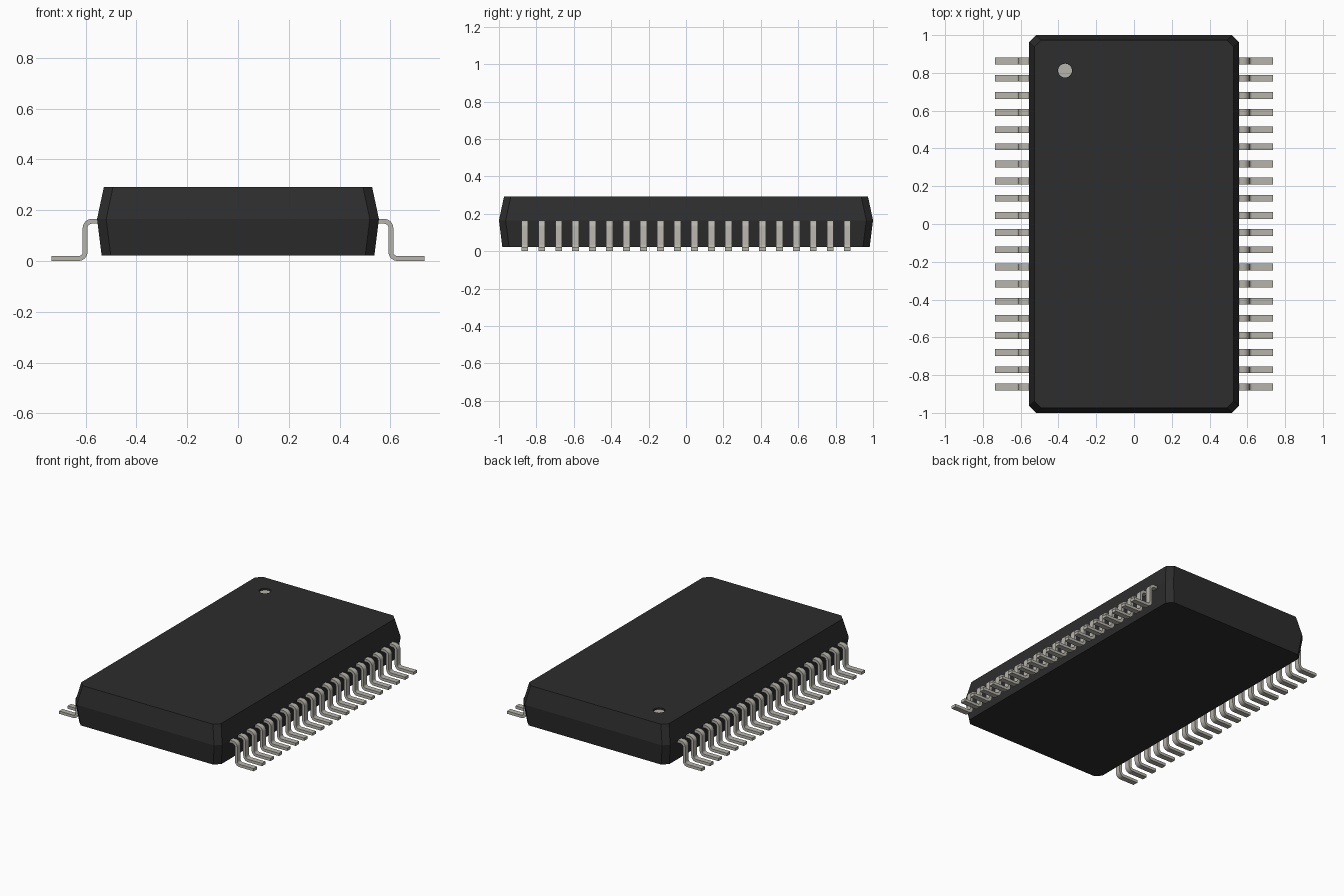
import bpy, bmesh, math

cube = bpy.data.objects.get("Cube")
if cube:
    bpy.data.objects.remove(cube, do_unlink=True)


def material(name, rgb, roughness):
    m = bpy.data.materials.new(name)
    m.use_nodes = True
    m.diffuse_color = (*rgb, 1)
    bsdf = m.node_tree.nodes["Principled BSDF"]
    bsdf.inputs["Base Color"].default_value = (*rgb, 1)
    bsdf.inputs["Roughness"].default_value = roughness
    return m


black = material("black_plastic", (0.026, 0.026, 0.026), 0.6)
metal = material("pale_metal", (0.47, 0.46, 0.41), 0.5)


def finish(name, bm, mat, smooth=False):
    bmesh.ops.recalc_face_normals(bm, faces=bm.faces)
    me = bpy.data.meshes.new(name)
    bm.to_mesh(me)
    bm.free()
    me.materials.append(mat)
    ob = bpy.data.objects.new(name, me)
    bpy.context.collection.objects.link(ob)
    bpy.ops.object.select_all(action='DESELECT')
    bpy.context.view_layer.objects.active = ob
    ob.select_set(True)
    if smooth:
        bpy.ops.object.shade_smooth_by_angle(angle=math.radians(35))
    return ob


def octagon(hx, hy, c):
    """Rectangle outline with clipped corners, counter-clockwise."""
    return [(hx, c - hy), (hx, hy - c), (hx - c, hy), (c - hx, hy),
            (-hx, hy - c), (-hx, c - hy), (c - hx, -hy), (hx - c, -hy)]


def disc(name, r, z0, z1, mat):
    bm = bmesh.new()
    bmesh.ops.create_cone(bm, cap_ends=True, segments=32, radius1=r, radius2=r, depth=z1 - z0)
    bmesh.ops.translate(bm, verts=bm.verts, vec=(-0.365, 0.812, (z0 + z1) / 2))
    return finish(name, bm, mat, True)


# Package body: clipped rectangles, widest at the parting line
bm = bmesh.new()
rings = []
for hx, hy, z in ((0.537, 0.982, 0.022), (0.555, 1.0, 0.165), (0.528, 0.973, 0.292)):
    rings.append([bm.verts.new((x, y, z)) for x, y in octagon(hx, hy, 0.036)])
for low, high in zip(rings, rings[1:]):
    for i in range(8):
        j = (i + 1) % 8
        bm.faces.new((low[i], low[j], high[j], high[i]))
bm.faces.new(rings[0][::-1])
bm.faces.new(rings[-1])
body = finish("package_body", bm, black)

# Round index recess with a pale floor
TOP = 0.292
cutter = disc("recess_cutter", 0.037, TOP - 0.016, TOP + 0.05, black)
cutter.hide_render = True
bpy.context.view_layer.objects.active = body
cut = body.modifiers.new("index_recess", 'BOOLEAN')
cut.operation = 'DIFFERENCE'
cut.solver = 'EXACT'
cut.object = cutter
bpy.ops.object.modifier_apply(modifier=cut.name)
bpy.data.objects.remove(cutter, do_unlink=True)
disc("index_mark", 0.0368, TOP - 0.018, TOP - 0.012, metal)

# Gull-wing lead: side outline swept along a bent centre line
T, R = 0.0095, 0.026          # half thickness, bend radius
X, Z = 0.602, 0.156           # upright position, shoulder height


def offset_line(d):
    """Centre line shifted by d towards its upper / outer side."""
    pts = [(0.53, Z + d)]
    for i in range(7):
        a = math.radians(90 - 15 * i)
        pts.append((X - R + (R + d) * math.cos(a), Z - R + (R + d) * math.sin(a)))
    for i in range(7):
        a = math.radians(180 + 15 * i)
        pts.append((X + R + (R - d) * math.cos(a), T + R + (R - d) * math.sin(a)))
    return pts + [(0.735, T + d)]


PITCH, WIDTH, COUNT = 0.0908, 0.036, 20
upper, lower = offset_line(T), offset_line(-T)
for side, label in ((1, "left"), (-1, "right")):
    bm = bmesh.new()
    for k in range(COUNT):
        y = (k - (COUNT - 1) / 2) * PITCH
        sections = []
        for (ux, uz), (lx, lz) in zip(upper, lower):
            sections.append([bm.verts.new(p) for p in (
                (side * ux, y - WIDTH / 2, uz), (side * ux, y + WIDTH / 2, uz),
                (side * lx, y + WIDTH / 2, lz), (side * lx, y - WIDTH / 2, lz))])
        for a, b in zip(sections, sections[1:]):
            for i in range(4):
                j = (i + 1) % 4
                bm.faces.new((a[i], a[j], b[j], b[i]))
        bm.faces.new(sections[0])
        bm.faces.new(sections[-1][::-1])
    finish(label + "_leads", bm, metal, True)
